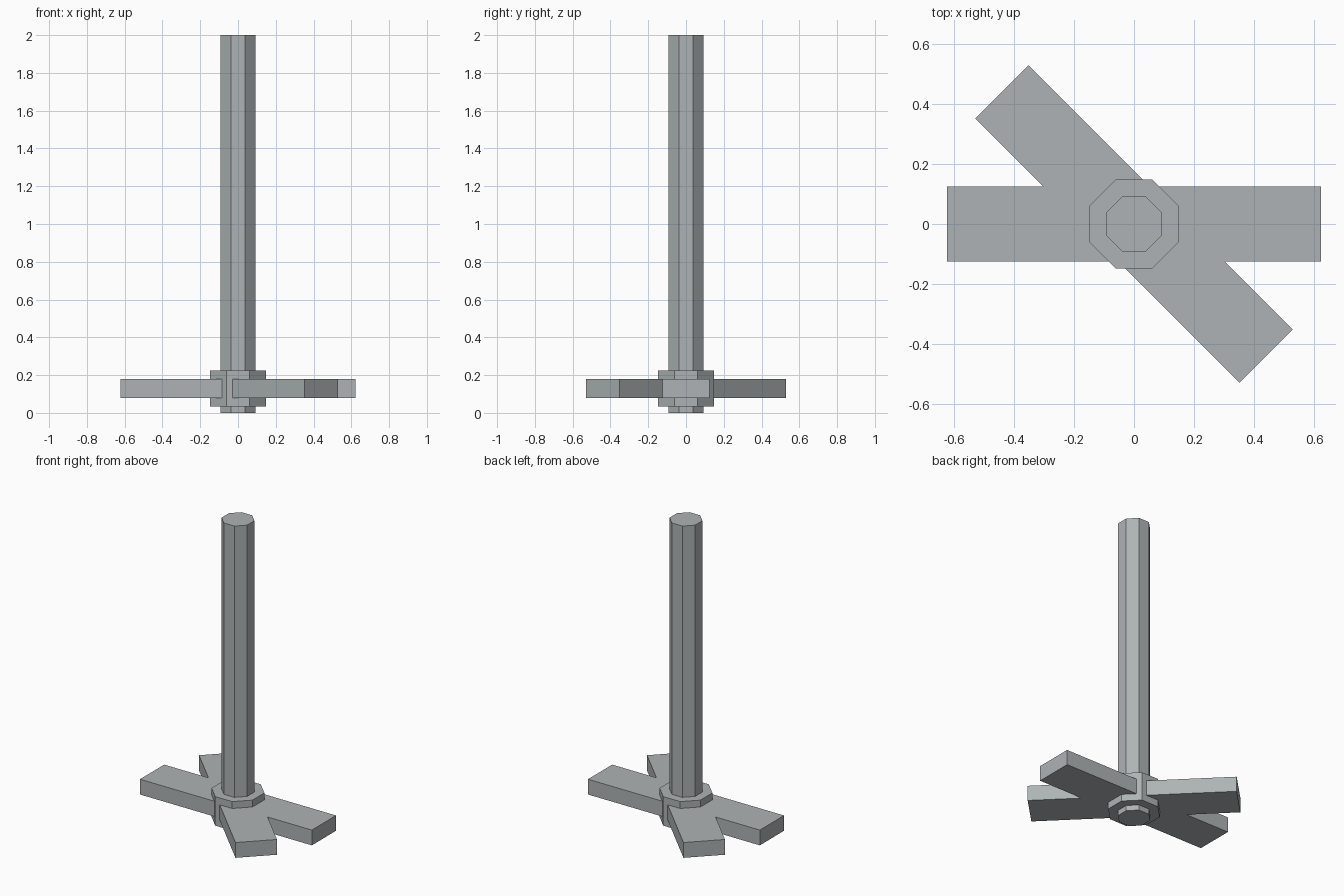
import bpy
import math

cube = bpy.data.objects.get("Cube")
if cube:
    bpy.data.objects.remove(cube, do_unlink=True)

# Single cool grey metal
grey = bpy.data.materials.new("cool_grey")
grey.use_nodes = True
colour = (0.42, 0.45, 0.46, 1.0)
grey.diffuse_color = colour
grey.node_tree.nodes["Principled BSDF"].inputs["Base Color"].default_value = colour


def finish(name):
    obj = bpy.context.object
    obj.name = obj.data.name = name
    obj.data.materials.append(grey)
    return obj


def octagon_bar(name, half_width, z0, z1):
    """Upright octagonal bar with flat sides facing the axes."""
    bpy.ops.mesh.primitive_cylinder_add(
        vertices=8, radius=half_width / math.cos(math.pi / 8),
        depth=z1 - z0, location=(0, 0, (z0 + z1) / 2),
        rotation=(0, 0, math.pi / 8))
    bpy.ops.object.transform_apply(location=False, rotation=True, scale=False)
    return finish(name)


def blade(name, angle):
    """Flat bar running through the hub."""
    bpy.ops.mesh.primitive_cube_add(size=1, location=(0, 0, 0.13),
                                    rotation=(0, 0, math.radians(angle)))
    bpy.context.object.scale = (1.244, 0.25, 0.1)
    bpy.ops.object.transform_apply(location=False, rotation=True, scale=True)
    return finish(name)


# Long shaft and the collar near its foot
octagon_bar("shaft", 0.092, 0.0, 2.0)
octagon_bar("hub", 0.148, 0.035, 0.225)

# Two crossing blades
blade("straight_blade", 0)
blade("diagonal_blade", -45)
